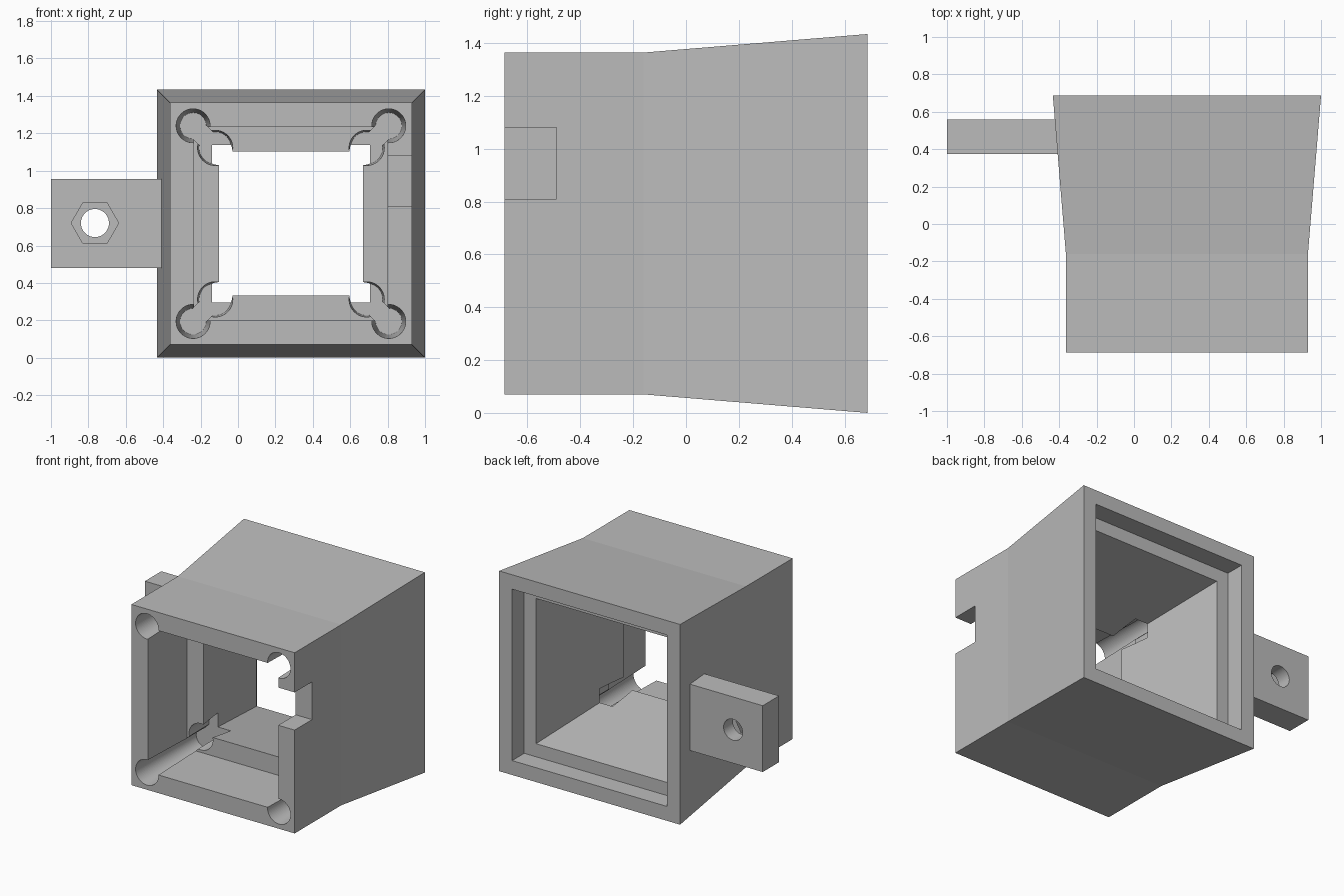
import bpy, bmesh
from math import radians

if "Cube" in bpy.data.objects:
    bpy.data.objects.remove(bpy.data.objects["Cube"], do_unlink=True)

CX, CZ = 0.283, 0.717          # axis of the square housing
FRONT, BACK = -0.687, 0.687

grey = bpy.data.materials.new("plain grey")
grey.use_nodes = True
grey.diffuse_color = (0.5, 0.5, 0.5, 1)
grey.node_tree.nodes["Principled BSDF"].inputs["Base Color"].default_value = (0.5, 0.5, 0.5, 1)


def box(name, x, y, z):
    """Box from (low, high) pairs."""
    mid = [(a + b) / 2 for a, b in (x, y, z)]
    bpy.ops.mesh.primitive_cube_add(size=1, location=mid)
    ob = bpy.context.object
    ob.name = name
    ob.scale = [b - a for a, b in (x, y, z)]
    ob.data.materials.append(grey)
    return ob


def drill(x, z, y0, y1, r0, r1, sides=64, turn=0):
    """Round or polygonal cutter along y."""
    bpy.ops.mesh.primitive_cone_add(
        vertices=sides, radius1=r0, radius2=r1, depth=y1 - y0,
        location=(x, (y0 + y1) / 2, z), rotation=(radians(-90), radians(turn), 0))
    ob = bpy.context.object
    ob.data.materials.append(grey)
    return ob


def cut(target, cutter):
    bpy.context.view_layer.update()
    mod = target.modifiers.new("cut", "BOOLEAN")
    mod.operation = "DIFFERENCE"
    mod.solver = "EXACT"
    mod.object = cutter
    bpy.context.view_layer.objects.active = target
    bpy.ops.object.modifier_apply(modifier=mod.name)
    bpy.data.objects.remove(cutter, do_unlink=True)


# Housing: closed profile of (y, half width) swept around a square
profile = [(FRONT, 0.647), (-0.16, 0.647), (BACK, 0.717),
           (BACK, 0.614), (0.55, 0.614), (0.55, 0.52),
           (-0.245, 0.385), (-0.245, 0.517), (FRONT, 0.517)]
corners = [(1, 1), (-1, 1), (-1, -1), (1, -1)]
bm = bmesh.new()
rings = [[bm.verts.new((CX + h * sx, y, CZ + h * sz)) for sx, sz in corners]
         for y, h in profile]
for i, ring in enumerate(rings):
    after = rings[(i + 1) % len(rings)]
    for k in range(4):
        n = (k + 1) % 4
        bm.faces.new((ring[k], ring[n], after[n], after[k]))
bmesh.ops.recalc_face_normals(bm, faces=bm.faces)
mesh = bpy.data.meshes.new("housing")
bm.to_mesh(mesh)
bm.free()
mesh.materials.append(grey)
housing = bpy.data.objects.new("housing", mesh)
bpy.context.collection.objects.link(housing)

# Corner holes: outer tapered hole, inner hole and the slot joining them
END = -0.03
for sx, sz in corners:
    cut(housing, drill(CX + 0.523 * sx, CZ + 0.523 * sz, FRONT - 0.01, END, 0.091, 0.07))
    cut(housing, drill(CX + 0.405 * sx, CZ + 0.405 * sz, -0.4, END, 0.1, 0.086))
    mx, mz = CX + 0.464 * sx, CZ + 0.464 * sz
    slot = box("slot", (mx - 0.083, mx + 0.083), (-0.5, END), (mz - 0.05, mz + 0.05))
    slot.rotation_euler.y = radians(-45 * sx * sz)
    cut(housing, slot)

# Notch in the front edge of the left wall
cut(housing, box("notch", (0.74, 1.0), (FRONT - 0.1, -0.49), (0.81, 1.08)))

# Mounting tab with bolt hole and hexagonal nut pocket
tab = box("mounting_tab", (-1.0, -0.37), (0.375, 0.56), (0.48, 0.955))
cut(tab, drill(-0.765, 0.72, 0.3, 0.65, 0.075, 0.075))
cut(tab, drill(-0.765, 0.72, 0.3, 0.455, 0.127, 0.127, sides=6, turn=90))
